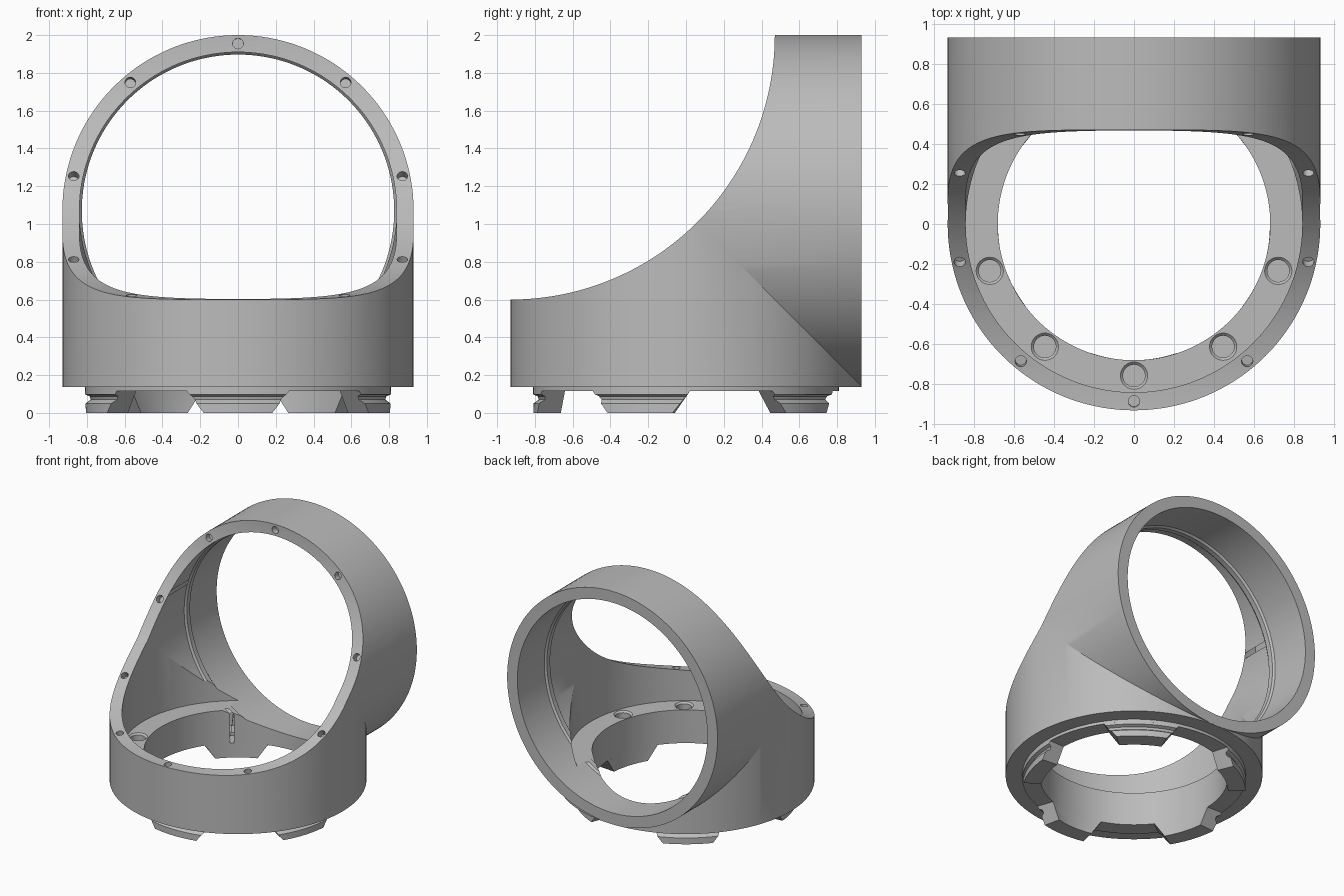
import bpy, bmesh
from math import sin, cos, asin, acos, pi, radians
from mathutils import Matrix, Vector

if "Cube" in bpy.data.objects:
    bpy.data.objects.remove(bpy.data.objects["Cube"], do_unlink=True)

AXIS_Z = 1.07      # height of the horizontal tube axis
OUTER, BORE, HOLE = 0.93, 0.84, 0.68
LEDGE = 0.38
ARC = 1.4          # radius of the sweeping cut
ARC_Y, ARC_Z = -0.93, 2.0

grey = bpy.data.materials.new("plain_grey")
grey.use_nodes = True
grey.diffuse_color = (0.5, 0.5, 0.5, 1)
grey.node_tree.nodes["Principled BSDF"].inputs["Base Color"].default_value = (0.5, 0.5, 0.5, 1)


def make_object(name, bm):
    bmesh.ops.recalc_face_normals(bm, faces=bm.faces)
    mesh = bpy.data.meshes.new(name)
    bm.to_mesh(mesh)
    bm.free()
    mesh.materials.append(grey)
    obj = bpy.data.objects.new(name, mesh)
    bpy.context.collection.objects.link(obj)
    return obj


def add_lathe(bm, profile, matrix=Matrix(), steps=144):
    """Revolve (radius, height) points around z, then place the result."""
    part = bmesh.new()
    verts = [part.verts.new((r, 0, h)) for r, h in profile]
    edges = [part.edges.new(pair) for pair in zip(verts, verts[1:])]
    bmesh.ops.spin(part, geom=verts + edges, cent=(0, 0, 0), axis=(0, 0, 1),
                   angle=2 * pi, steps=steps, use_merge=True)
    bmesh.ops.remove_doubles(part, verts=part.verts, dist=1e-5)
    part.transform(matrix)
    mesh = bpy.data.meshes.new("temp")
    part.to_mesh(mesh)
    part.free()
    bm.from_mesh(mesh)
    bpy.data.meshes.remove(mesh)


def lathe(name, profile, matrix=Matrix()):
    bm = bmesh.new()
    add_lathe(bm, profile, matrix)
    return make_object(name, bm)


def rod(radius, low, high):
    return [(0, low), (radius, low), (radius, high), (0, high)]


def boolean(target, tool, operation):
    mod = target.modifiers.new("bool", 'BOOLEAN')
    mod.operation, mod.object, mod.solver = operation, tool, 'EXACT'
    bpy.context.view_layer.objects.active = target
    bpy.ops.object.modifier_apply(modifier=mod.name)
    bpy.data.objects.remove(tool, do_unlink=True)


along_y = Matrix.Translation((0, 0, AXIS_Z)) @ Matrix.Rotation(-pi / 2, 4, 'X')
along_x = Matrix.Translation((0, ARC_Y, ARC_Z)) @ Matrix.Rotation(pi / 2, 4, 'Y')

# Outer elbow: upright tube with a stepped foot, joined to the horizontal tube
body = lathe("elbow_housing", [(0, 0.115), (0.81, 0.115), (0.81, 0.138),
                               (OUTER, 0.138), (OUTER, AXIS_Z), (0, AXIS_Z)])
boolean(body, lathe("rear_tube", rod(OUTER, 0, 0.93), along_y), 'UNION')

# Bores: upright one down to the ledge, floor opening, rear one with a thin inner ridge
boolean(body, lathe("upright_bore", rod(BORE, LEDGE, AXIS_Z + 0.02)), 'DIFFERENCE')
boolean(body, lathe("floor_opening", rod(HOLE, -0.1, LEDGE + 0.1)), 'DIFFERENCE')
rear_bore = [(0, 0), (BORE, 0), (BORE, 0.52), (0.827, 0.535), (0.827, 0.575),
             (BORE, 0.59), (BORE, 1), (0, 1)]
boolean(body, lathe("rear_bore", rear_bore, along_y), 'DIFFERENCE')

# Sweeping concave cut across the front
bm = bmesh.new()
add_lathe(bm, rod(ARC, -1.5, 1.5), along_x, 288)
boolean(body, make_object("arc_cutter", bm), 'DIFFERENCE')

# Pin holes square to the swept rim: distance from centre, angle along the arc
pins = [(0, 0.032), (0.565, asin(0.175)), (0.87, asin(0.529)),
        (0.87, asin(0.846)), (0.57, acos(0.179)), (0, 1.539)]
bm = bmesh.new()
for x, t in pins:
    radial = Vector((0, sin(t), -cos(t)))
    for side in ((1, -1) if x else (1,)):
        place = Matrix.Translation(Vector((x * side, ARC_Y, ARC_Z)) + radial * ARC)
        add_lathe(bm, rod(0.028, -0.05, 0.05),
                  place @ radial.to_track_quat('Z', 'Y').to_matrix().to_4x4(), 32)
boolean(body, make_object("pin_cutter", bm), 'DIFFERENCE')

# Chamfered recesses in the ledge around the front
bm = bmesh.new()
for k in range(-2, 3):
    a = radians(-90 + 36 * k)
    add_lathe(bm, [(0, 0.31), (0.055, 0.31), (0.055, 0.367), (0.068, LEDGE),
                   (0.068, 0.41), (0, 0.41)],
              Matrix.Translation((0.757 * cos(a), 0.757 * sin(a), 0)), 40)
boolean(body, make_object("recess_cutter", bm), 'DIFFERENCE')

# Five tapered locking lugs with an outer groove
section = [(HOLE, 0.115), (0.81, 0.115), (0.81, 0.098), (0.785, 0.088),
           (0.78, 0.07), (0.808, 0.05), (0.808, 0), (HOLE, 0)]
STEPS = 16
bm = bmesh.new()
for k in range(5):
    centre = radians(-90 + 72 * k)
    rings = []
    for i in range(STEPS + 1):
        ring = []
        for r, z in section:
            a = centre + radians(13 + 6.5 * z / 0.115) * (2 * i / STEPS - 1)
            ring.append(bm.verts.new((r * cos(a), r * sin(a), z)))
        rings.append(ring)
    for r0, r1 in zip(rings, rings[1:]):
        for j in range(len(section)):
            n = (j + 1) % len(section)
            bm.faces.new((r0[j], r0[n], r1[n], r1[j]))
    bm.faces.new(rings[0])
    bm.faces.new(rings[-1])
lugs = make_object("locking_lugs", bm)

# Smooth walls with crisp edges
for obj in (body, lugs):
    bpy.ops.object.select_all(action='DESELECT')
    obj.select_set(True)
    bpy.context.view_layer.objects.active = obj
    bpy.ops.object.shade_smooth_by_angle(angle=radians(25))
